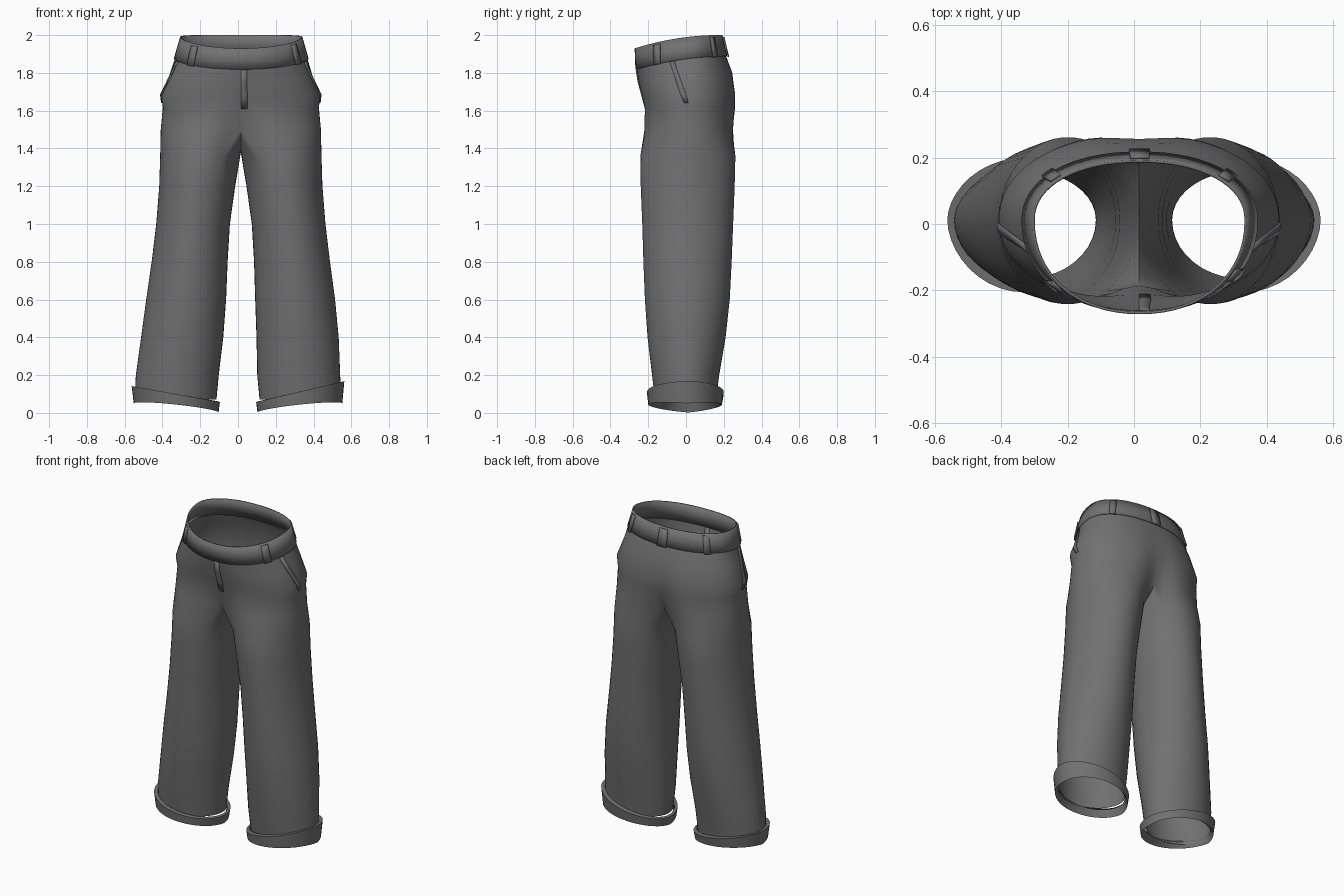
import bpy, bmesh, math
from mathutils import Vector

if "Cube" in bpy.data.objects:
    bpy.data.objects.remove(bpy.data.objects["Cube"])

M, K = 36, 12                 # points round the outside / inside of each leg
ALPHA = math.radians(50)      # half span of the inner-thigh arc
Y0 = 0.012                    # side seam line

grey = bpy.data.materials.new("dark grey cloth")
grey.diffuse_color = (0.165, 0.165, 0.165, 1)
grey.use_nodes = True
grey.node_tree.nodes["Principled BSDF"].inputs["Base Color"].default_value = grey.diffuse_color

# hips: z at back, half width, front y, back y, centre shift, centre dip, front drop
HIPS = [(2.00, .318, -.266, .187, .017, 0, .07),
        (1.89, .350, -.262, .212, .017, 0, .07),
        (1.80, .378, -.256, .250, .015, .02, .05),
        (1.69, .422, -.240, .270, .015, .05, .02),
        (1.62, .413, -.230, .274, .015, .08, .01),
        (1.50, .424, -.238, .268, .015, .22, 0)]
# legs: z, outer x, inner x, front y, back y, centre shift
LEGS = [(1.36, .427, .003, -.242, .262, .015),
        (1.20, .432, .030, -.240, .258, .015),
        (1.00, .448, .058, -.232, .250, .015),
        (0.80, .472, .070, -.226, .242, .015),
        (0.60, .500, .077, -.218, .232, .014),
        (0.40, .523, .088, -.204, .210, .010),
        (0.20, .541, .102, -.180, .176, .000),
        (0.07, .545, .114, -.165, .160, .000)]


def finish(name, verts, faces, thick=0, smooth=40):
    me = bpy.data.meshes.new(name)
    me.from_pydata([tuple(v) for v in verts], [], faces)
    bm = bmesh.new()
    bm.from_mesh(me)
    bmesh.ops.remove_doubles(bm, verts=bm.verts, dist=0.0004)
    bmesh.ops.recalc_face_normals(bm, faces=bm.faces)
    bm.to_mesh(me)
    bm.free()
    me.materials.append(grey)
    me.polygons.foreach_set("use_smooth", [True] * len(me.polygons))
    me.set_sharp_from_angle(angle=math.radians(smooth))
    ob = bpy.data.objects.new(name, me)
    bpy.context.collection.objects.link(ob)
    if thick:
        mod = ob.modifiers.new("thickness", 'SOLIDIFY')
        mod.thickness = thick
        mod.offset = 0
    return ob


def spow(v, p):
    return math.copysign(abs(v) ** p, v)


def hip_row(z):
    for a, b in zip(HIPS, HIPS[1:]):
        if z >= b[0]:
            t = (z - a[0]) / (b[0] - a[0])
            return [p + (q - p) * t for p, q in zip(a, b)]
    return list(HIPS[-1])


def hip_point(s, phi, z, out=0):
    """Point on the hips; phi runs 0 (front) to pi (back) on side s."""
    _, a, yf, yb, sh, dip, drop = hip_row(z)
    n = 2 / 2.15
    d = a * spow(max(0, math.sin(phi)), n)
    c = spow(math.cos(phi), n)
    y = Y0 + ((yf - Y0) * c if c > 0 else (Y0 - yb) * c)
    y *= 1 - dip * math.exp(-(d / .1) ** 2)
    f = min(1, max(0, (yb - y) / (yb - yf)))
    nrm = Vector((s * math.sin(phi), -math.cos(phi), 0)) * out
    return Vector((sh + s * d, y, z - drop * f * f)) + nrm


def leg_point(s, th, xo, xi, yf, yb, sh):
    """Point on a leg ring; th = 0 at the inner seam, 90 degrees at the front."""
    c, sn = math.cos(th), math.sin(th)
    pw = 1.1 if c < 0 else 1.0
    y = Y0 + ((yf - Y0) * sn ** pw if sn > 0 else (yb - Y0) * abs(sn) ** pw)
    return Vector((sh + s * ((xo + xi) / 2 - (xo - xi) / 2 * c), y, 0))


def bridge(faces, a, b, n, closed):
    for j in range(n if closed else n - 1):
        k = (j + 1) % n
        faces.append((a + j, a + k, b + k, b + j))


# seat and legs: two halves welded down the middle
verts, faces = [], []
N = M + K
for s in (-1, 1):
    starts = []
    for row in HIPS[1:]:
        starts.append(len(verts))
        verts += [hip_point(s, math.pi * j / M, row[0]) for j in range(M + 1)]
    # crotch saddle closes the last hip row into a full ring
    front, back = verts[starts[-1]], verts[-1]
    for i in range(1, K):
        p = back.lerp(front, i / K)
        p.z -= .12 * math.sin(math.pi * i / K) ** .8
        verts.append(p)
    for a, b in zip(starts, starts[1:]):
        bridge(faces, a, b, M + 1, False)
    prev = starts[-1]
    for z, *r in LEGS:
        start = len(verts)
        for j in range(N):
            if j <= M:
                th = ALPHA + (2 * math.pi - 2 * ALPHA) * j / M
            else:
                th = -ALPHA + 2 * ALPHA * (j - M) / K
            p = leg_point(s, th, *r)
            p.z = z
            verts.append(p)
        bridge(faces, prev, start, N, True)
        prev = start
finish("seat_and_legs", verts, faces)

# waistband
verts, faces = [], []
W = 64
levels = (2.0, 1.945, 1.888)
for z in levels:
    for j in range(W):
        t = 2 * math.pi * j / W
        s, phi = (1, t) if t <= math.pi else (-1, 2 * math.pi - t)
        verts.append(hip_point(s, phi, z, .002))
for i in range(len(levels) - 1):
    bridge(faces, i * W, (i + 1) * W, W, True)
finish("waistband", verts, faces, thick=.008)


def strip(name, s, rows, out, thick):
    """Thin cloth plate on the hips; rows of (z, from degrees, to degrees)."""
    v, f = [], []
    for z, p0, p1 in rows:
        for k in range(3):
            a = math.radians(p0 + (p1 - p0) * k / 2)
            side, phi = (s, a) if a >= 0 else (-s, -a)
            if phi > math.pi:
                side, phi = -side, 2 * math.pi - phi
            v.append(hip_point(side, phi, z, out))
    for i in range(len(rows) - 1):
        bridge(f, i * 3, i * 3 + 3, 3, False)
    finish(name, v, f, thick)


# belt loops
for name, s, deg in (("front_left", -1, 47), ("front_right", 1, 56), ("back_left", -1, 131),
                     ("back_right", 1, 131), ("back_middle", 1, 180)):
    w = 4.2
    strip("belt_loop_" + name, s, [(z, deg - w, deg + w) for z in (1.99, 1.94, 1.885)], .011, .007)

# fly flap and slanted pocket edges
strip("fly", 1, [(z, 0, 4) for z in (1.885, 1.80, 1.69, 1.62)], .002, .006)
for s, side in ((-1, "left"), (1, "right")):
    strip("pocket_edge_" + side, s,
          [(1.885, 71, 76), (1.80, 76, 81), (1.69, 82, 88), (1.645, 86, 90)], .003, .006)

# turned-up cuffs: outer x, inner x, front y, back y, outer z, inner z
CUFF = [(.540, .115, -.165, .160, .100, .055),
        (.552, .103, -.200, .190, .050, .002),
        (.563, .096, -.206, .200, .155, .058),
        (.543, .110, -.176, .168, .150, .062)]
for s, side in ((-1, "left"), (1, "right")):
    verts, faces = [], []
    C = 40
    for i, (xo, xi, yf, yb, zo, zi) in enumerate(CUFF):
        for j in range(C):
            th = 2 * math.pi * j / C
            p = leg_point(s, th, xo, xi, yf, yb, 0)
            k = (abs(p.x) - xi) / (xo - xi)
            p.z = zi + (zo - zi) * k + (.018 * abs(math.sin(th)) if i == 1 else 0)
            if i > 1:
                p.z += s * .013 * k
            verts.append(p)
    for i in range(len(CUFF) - 1):
        bridge(faces, i * C, (i + 1) * C, C, True)
    finish("cuff_" + side, verts, faces)
